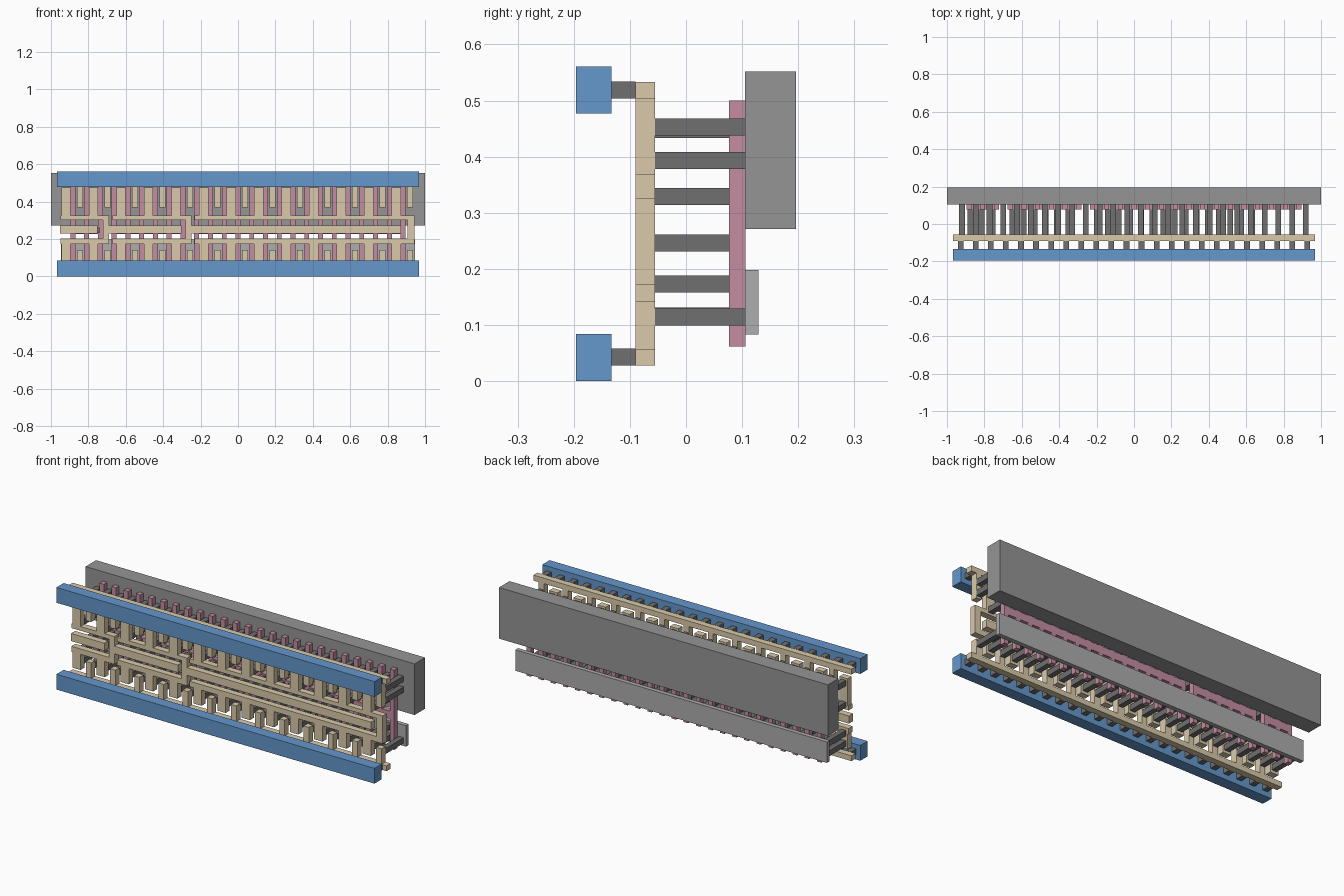
import bpy, bmesh

if "Cube" in bpy.data.objects:
    bpy.data.objects.remove(bpy.data.objects["Cube"])

P = 0.07355                                  # finger pitch
col = lambda k: -0.9195 + k * P              # diffusion column centre
finger = lambda k: col(k) + P / 2            # gate finger centre


def material(name, c):
    m = bpy.data.materials.new(name)
    m.diffuse_color = (*c, 1)
    m.use_nodes = True
    m.node_tree.nodes["Principled BSDF"].inputs["Base Color"].default_value = m.diffuse_color
    return m


BLUE = material("rail_blue", (0.13, 0.31, 0.6))
TAN = material("strap_tan", (0.70, 0.59, 0.40))
PINK = material("gate_pink", (0.55, 0.27, 0.36))
DARK = material("contact_grey", (0.16, 0.16, 0.16))
MID = material("well_grey", (0.30, 0.30, 0.30))
LIGHT = material("strip_grey", (0.42, 0.42, 0.42))


def boxes(name, mat, y0, y1, rects):
    """One object made of boxes from (x0, x1, z0, z1) rectangles between y0 and y1."""
    bm = bmesh.new()
    for x0, x1, z0, z1 in rects:
        vs = bmesh.ops.create_cube(bm, size=1)["verts"]
        for v in vs:
            v.co.x = x0 if v.co.x < 0 else x1
            v.co.y = y0 if v.co.y < 0 else y1
            v.co.z = z0 if v.co.z < 0 else z1
    me = bpy.data.meshes.new(name)
    bm.to_mesh(me)
    bm.free()
    me.materials.append(mat)
    ob = bpy.data.objects.new(name, me)
    bpy.context.collection.objects.link(ob)


def bar(x, w, z0, z1):
    return (x - w / 2, x + w / 2, z0, z1)


# Back slabs
boxes("well_block", MID, 0.105, 0.196, [(-1, 1, 0.271, 0.552)])
boxes("lower_strip", LIGHT, 0.105, 0.129, [(-0.947, 0.947, 0.083, 0.198)])

# Front rails
boxes("lower_rail", BLUE, -0.196, -0.133, [(-0.967, 0.967, 0, 0.084)])
boxes("upper_rail", BLUE, -0.196, -0.133, [(-0.967, 0.967, 0.477, 0.561)])
boxes("rail_studs", DARK, -0.133, -0.09,
      [bar(-0.9265 + k * 0.08056, 0.03, z, z + 0.03)
       for k in range(24) for z in (0.028, 0.504)])

# Supply straps: long bar with a stem at every odd column
odd, even = range(1, 26, 2), range(0, 26, 2)
boxes("upper_supply_comb", TAN, -0.09, -0.055,
      [(-0.967, 0.967, 0.503, 0.533)] + [bar(col(k), 0.032, 0.367, 0.503) for k in odd])
boxes("lower_supply_comb", TAN, -0.09, -0.055,
      [(-0.967, 0.967, 0.028, 0.057)] + [bar(col(k), 0.032, 0.057, 0.142) for k in odd])

# Three stages: (first column, end column, left x of bars, right end of the next strip)
stages = [(0, 3, -0.950, -0.303), (3, 9, -0.672, 0.872), (9, 25, -0.232, None)]
for i, (a, b, left, strip_end) in enumerate(stages):
    vl, vr = (col(b) - 0.022, col(b) + 0.010) if strip_end else (0.905, 0.943)
    r = [(left, vr, 0.302, 0.325), (left, vr, 0.172, 0.202), (vl, vr, 0.202, 0.302)]
    for k in even:
        if a <= k < b:
            r += [bar(col(k), 0.05, 0.325, 0.474), bar(col(k), 0.05, 0.086, 0.172)]
    if strip_end:
        r.append((vr, strip_end, 0.23, 0.272))
    boxes(f"stage_{i + 1}_strap", TAN, -0.09, -0.055, r)
boxes("input_strap", TAN, -0.09, -0.055, [(-0.952, -0.75, 0.23, 0.272)])

# Gate fingers joined by a bar in each stage
for i, (a, b, _, _) in enumerate(stages):
    xs = [finger(k) for k in range(a, b)]
    r = [bar(x, 0.0263, 0.062, 0.5) for x in xs]
    r += [(p + 0.01315, q - 0.01315, 0.226, 0.268) for p, q in zip(xs, xs[1:])]
    boxes(f"stage_{i + 1}_gates", PINK, 0.077, 0.106, r)

# Contacts from straps to the back slabs
r = []
for k in range(26):
    zs = (0.099, 0.378, 0.438) if k % 2 else (0.101, 0.158, 0.314, 0.433)
    r += [bar(col(k), 0.03, z, z + 0.03) for z in zs]
boxes("column_contacts", DARK, -0.055, 0.105, r)

# Contacts from straps to the gate bars
r = []
for start, n in ((-0.875, 3), (-0.65, 6), (-0.2, 15)):
    r += [bar(start + j * 0.0595, 0.03, 0.231, 0.261) for j in range(n)]
boxes("gate_contacts", DARK, -0.055, 0.077, r)
